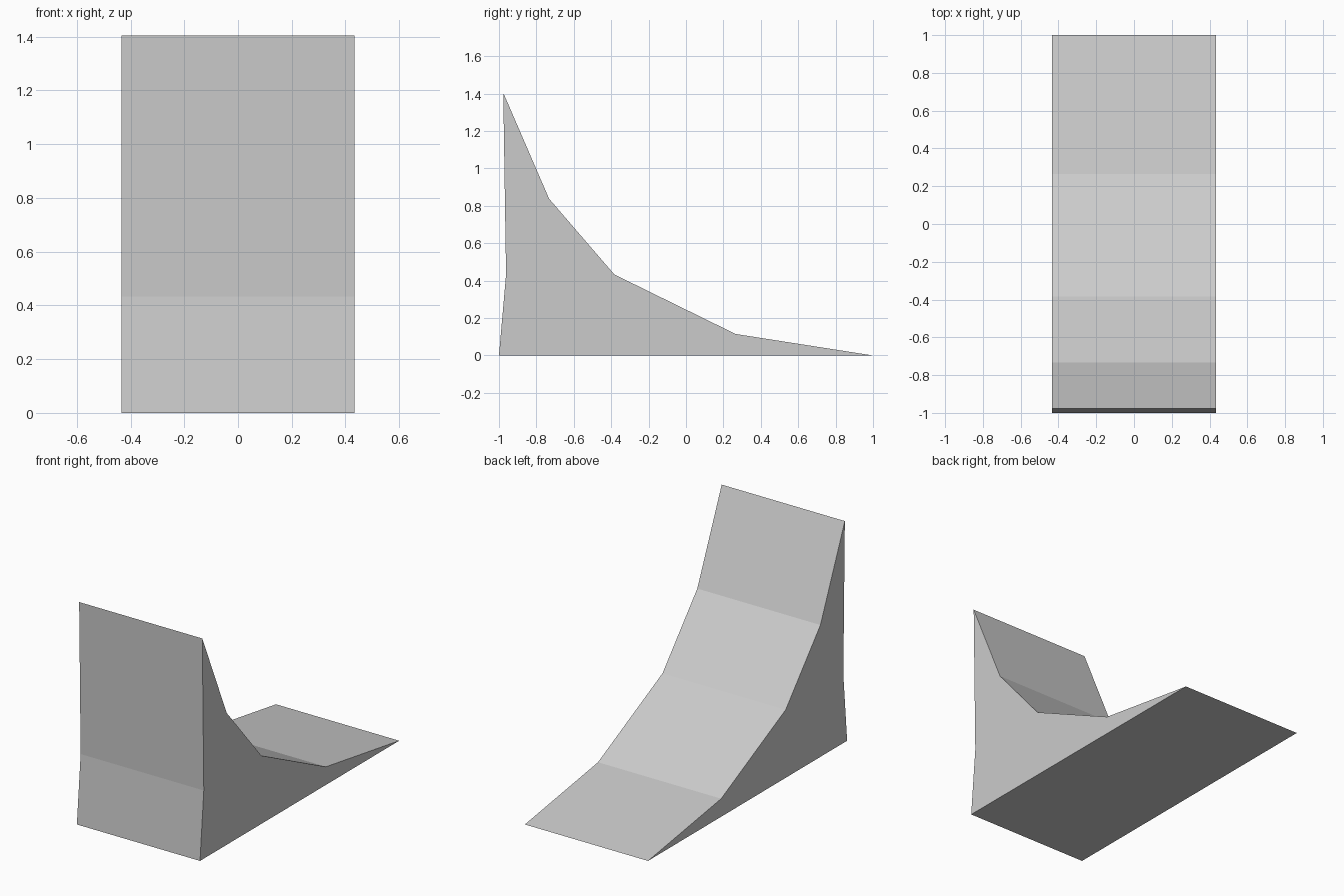
import bpy
import bmesh

cube = bpy.data.objects.get("Cube")
if cube:
    bpy.data.objects.remove(cube, do_unlink=True)

# Plain grey material
GREY = (0.6, 0.6, 0.6, 1)
grey = bpy.data.materials.new("light grey")
grey.use_nodes = True
grey.diffuse_color = GREY
grey.node_tree.nodes["Principled BSDF"].inputs["Base Color"].default_value = GREY

# Side profile of the curved ramp as (y, z): base, sloping deck, then upright
HALF_WIDTH = 0.433
profile = [(-1, 0), (1, 0), (0.265, 0.115), (-0.383, 0.433),
           (-0.732, 0.838), (-0.977, 1.405), (-0.962, 0.433)]

# Extrude the profile across the width
bm = bmesh.new()
side = bm.faces.new([bm.verts.new((-HALF_WIDTH, y, z)) for y, z in profile])
swept = bmesh.ops.extrude_face_region(bm, geom=[side], use_keep_orig=True)
moved = [v for v in swept["geom"] if isinstance(v, bmesh.types.BMVert)]
bmesh.ops.translate(bm, verts=moved, vec=(2 * HALF_WIDTH, 0, 0))
bmesh.ops.recalc_face_normals(bm, faces=bm.faces)

mesh = bpy.data.meshes.new("ramp")
bm.to_mesh(mesh)
bm.free()
mesh.materials.append(grey)
ramp = bpy.data.objects.new("ramp", mesh)
bpy.context.collection.objects.link(ramp)
